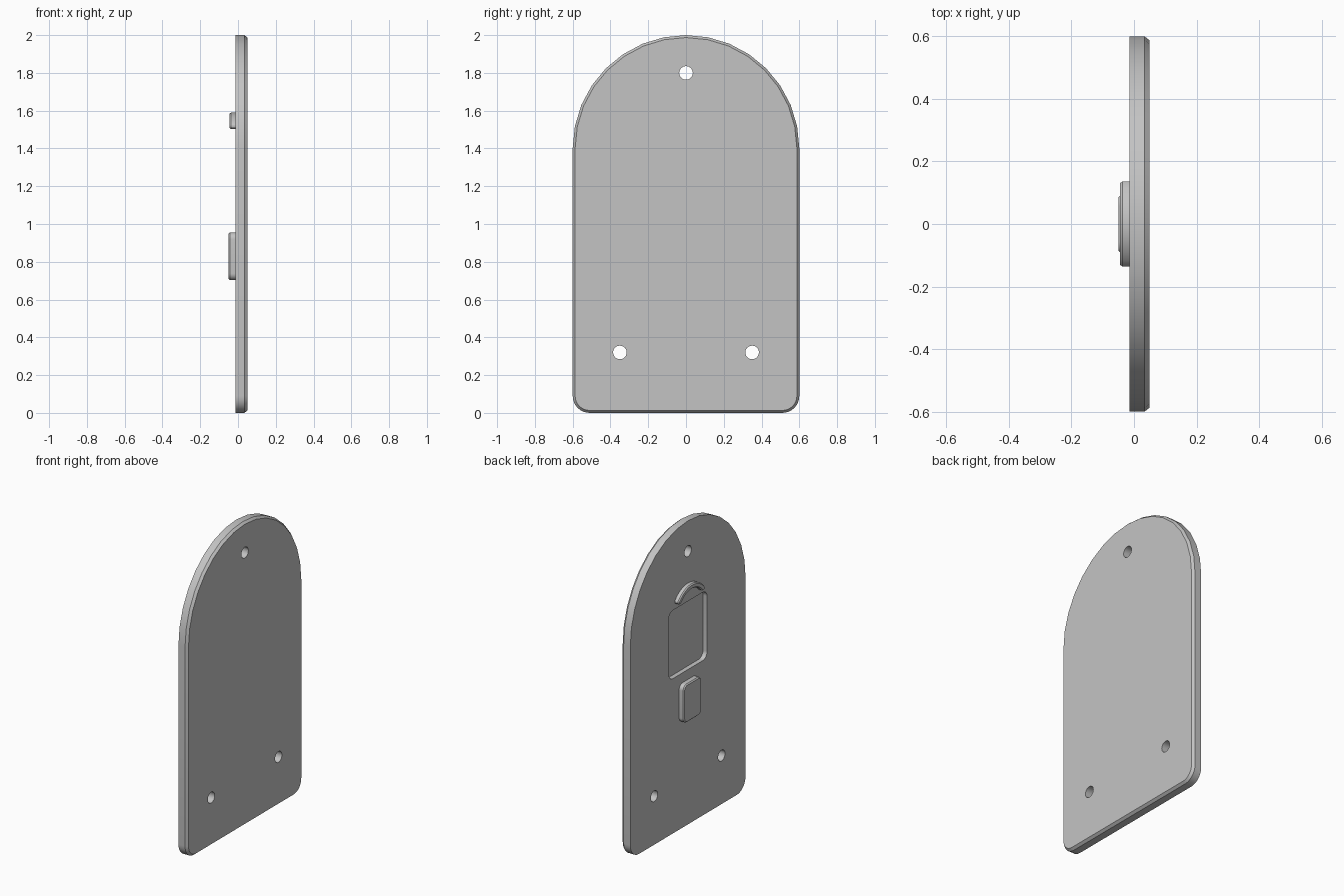
import bpy, bmesh, math

cube = bpy.data.objects.get("Cube")
if cube:
    bpy.data.objects.remove(cube)

grey = bpy.data.materials.new("plain_grey")
grey.use_nodes = True
colour = (0.55, 0.55, 0.55, 1)
grey.diffuse_color = colour
grey.node_tree.nodes["Principled BSDF"].inputs["Base Color"].default_value = colour


def rounded_outline(half, bottom, top, r_low, r_high, inset=0.0, steps=8):
    """Outline in (y, z) with separate lower and upper corner radii."""
    points = []
    corners = [(1, bottom, 1, r_low, -90), (1, top, -1, r_high, 0),
               (-1, top, -1, r_high, 90), (-1, bottom, 1, r_low, 180)]
    for side, z, inward, r, start in corners:
        for i in range(steps + 1):
            a = math.radians(start + 90 * i / steps)
            p = (side * (half - r) + (r - inset) * math.cos(a),
                 z + inward * r + (r - inset) * math.sin(a))
            if not points or math.dist(p, points[-1]) > 1e-5:
                points.append(p)
    return points


def circle_outline(y, z, r, steps=24):
    return [(y + r * math.cos(math.tau * i / steps), z + r * math.sin(math.tau * i / steps))
            for i in range(steps)]


def arch_outline(radius, width, half_angle, z_mid, inset=0.0, steps=12, cap=6):
    """Curved bar with round ends."""
    r = width / 2 - inset
    pts = []

    def add(cy, cz, rad, a0, a1, n):
        for i in range(n + 1):
            a = a0 + (a1 - a0) * i / n
            p = (cy + rad * math.cos(a), cz + rad * math.sin(a))
            if not pts or math.dist(p, pts[-1]) > 1e-5:
                pts.append(p)

    lo, hi = math.pi / 2 - half_angle, math.pi / 2 + half_angle
    add(0, z_mid, radius + r, lo, hi, steps)
    add(radius * math.cos(hi), z_mid + radius * math.sin(hi), r, hi, hi + math.pi, cap)
    add(0, z_mid, radius - r, hi, lo, steps)
    add(radius * math.cos(lo), z_mid + radius * math.sin(lo), r, lo - math.pi, lo, cap)
    return pts[:-1]


def loft(name, layers):
    """Closed solid through a list of (x, outline) layers."""
    bm = bmesh.new()
    rings = [[bm.verts.new((x, y, z)) for y, z in outline] for x, outline in layers]
    for a, b in zip(rings, rings[1:]):
        for i in range(len(a)):
            j = (i + 1) % len(a)
            bm.faces.new((a[i], a[j], b[j], b[i]))
    bm.faces.new(rings[0])
    bm.faces.new(rings[-1])
    bmesh.ops.recalc_face_normals(bm, faces=bm.faces)
    mesh = bpy.data.meshes.new(name)
    bm.to_mesh(mesh)
    bm.free()
    mesh.materials.append(grey)
    obj = bpy.data.objects.new(name, mesh)
    bpy.context.collection.objects.link(obj)
    return obj


def select(obj):
    bpy.ops.object.select_all(action="DESELECT")
    obj.select_set(True)
    bpy.context.view_layer.objects.active = obj


def cut(obj, cutter):
    select(obj)
    mod = obj.modifiers.new("cut", "BOOLEAN")
    mod.operation = "DIFFERENCE"
    mod.solver = "EXACT"
    mod.object = cutter
    bpy.ops.object.modifier_apply(modifier=mod.name)
    bpy.data.objects.remove(cutter)


# Arched plate, chamfered on one side
FACE = -0.014
plate_shape = (0.6, 0.0, 2.0, 0.09, 0.6)
plate = loft("arched_plate", [(FACE, rounded_outline(*plate_shape)),
                              (0.034, rounded_outline(*plate_shape)),
                              (0.05, rounded_outline(*plate_shape, inset=0.013))])

# Mounting holes
for y, z in [(0, 1.8), (-0.35, 0.32), (0.35, 0.32)]:
    cut(plate, loft("hole_cutter", [(-0.1, circle_outline(y, z, 0.036)),
                                    (0.1, circle_outline(y, z, 0.036))]))

# Shallow rounded window pocket
pocket = rounded_outline(0.2, 1.02, 1.47, 0.045, 0.045)
cut(plate, loft("pocket_cutter", [(-0.1, pocket), (FACE + 0.03, pocket)]))

# Raised button below the pocket
button_shape = (0.092, 0.703, 0.955, 0.035, 0.035)
button = loft("raised_button", [(FACE + 0.005, rounded_outline(*button_shape)),
                                (-0.043, rounded_outline(*button_shape)),
                                (-0.05, rounded_outline(*button_shape, inset=0.007))])

# Raised curved bar above the pocket
arch_shape = (0.158, 0.032, 0.87, 1.416)
arch = loft("raised_arch", [(FACE + 0.005, arch_outline(*arch_shape)),
                            (-0.037, arch_outline(*arch_shape)),
                            (-0.044, arch_outline(*arch_shape, inset=0.006))])

for part in (plate, button, arch):
    select(part)
    bpy.ops.object.shade_smooth_by_angle(angle=math.radians(30))
